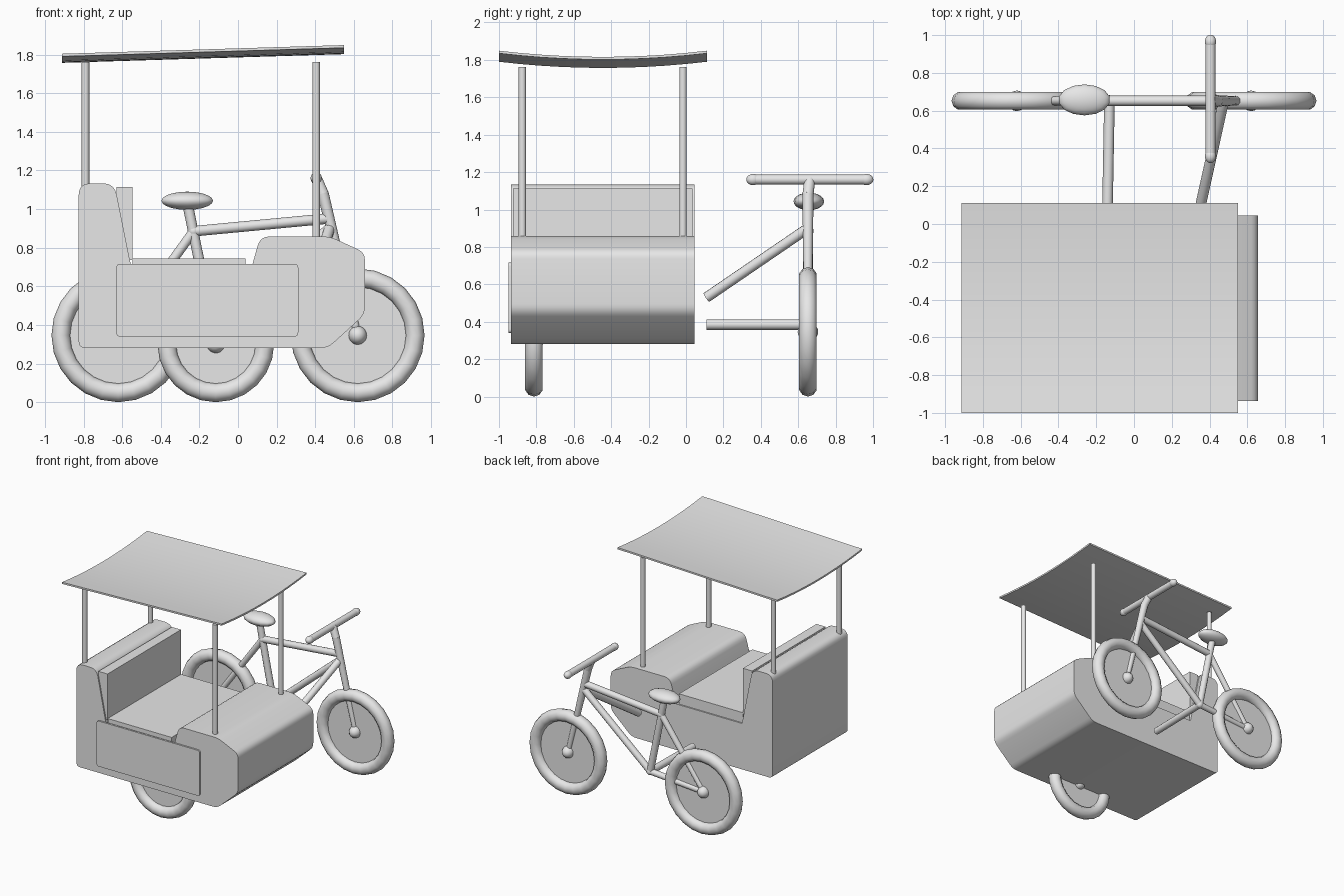
import bpy, bmesh, math
from mathutils import Vector

cube = bpy.data.objects.get("Cube")
if cube:
    bpy.data.objects.remove(cube, do_unlink=True)

grey = bpy.data.materials.new("light grey")
grey.use_nodes = True
grey.diffuse_color = (0.8, 0.8, 0.8, 1)
grey.node_tree.nodes["Principled BSDF"].inputs["Base Color"].default_value = (0.8, 0.8, 0.8, 1)


def finish(ob, name, angle=40):
    """Name, colour and smooth an object."""
    ob.name = name
    ob.data.materials.clear()
    ob.data.materials.append(grey)
    bpy.ops.object.select_all(action='DESELECT')
    ob.select_set(True)
    bpy.context.view_layer.objects.active = ob
    bpy.ops.object.shade_smooth_by_angle(angle=math.radians(angle))
    return ob


def from_bmesh(bm, name, angle=40):
    bmesh.ops.recalc_face_normals(bm, faces=bm.faces)
    mesh = bpy.data.meshes.new(name)
    bm.to_mesh(mesh)
    bm.free()
    ob = bpy.data.objects.new(name, mesh)
    bpy.context.collection.objects.link(ob)
    return finish(ob, name, angle)


def tube(name, a, b, r1=0.027, r2=None, sides=12):
    a, b = Vector(a), Vector(b)
    bpy.ops.mesh.primitive_cone_add(vertices=sides, radius1=r1, radius2=r2 or r1,
                                    depth=(b - a).length, location=(a + b) / 2)
    ob = bpy.context.object
    ob.rotation_euler = (b - a).to_track_quat('Z', 'Y').to_euler()
    return finish(ob, name, 50)


def ball(name, loc, scale):
    bpy.ops.mesh.primitive_uv_sphere_add(segments=14, ring_count=10, radius=1, location=loc)
    ob = bpy.context.object
    ob.scale = scale
    return finish(ob, name, 60)


def prism(name, profile, y0, y1):
    """Extrude an x-z profile along y."""
    bm = bmesh.new()
    face = bm.faces.new([bm.verts.new((x, y0, z)) for x, z in profile])
    out = bmesh.ops.extrude_face_region(bm, geom=[face])
    bmesh.ops.translate(bm, vec=(0, y1 - y0, 0),
                        verts=[v for v in out["geom"] if isinstance(v, bmesh.types.BMVert)])
    return from_bmesh(bm, name)


def rounded(points):
    """Round profile corners given as (x, z, radius)."""
    result = []
    for i, (x, z, r) in enumerate(points):
        p = Vector((x, z))
        if not r:
            result.append(p)
            continue
        before = Vector(points[i - 1][:2])
        after = Vector(points[(i + 1) % len(points)][:2])
        a = p + (before - p).normalized() * r
        b = p + (after - p).normalized() * r
        for k in range(5):
            t = k / 4
            result.append(a * (1 - t) ** 2 + p * 2 * t * (1 - t) + b * t * t)
    return result


def wheel(name, x, y, major, minor=0.049):
    z = major + minor
    bpy.ops.mesh.primitive_torus_add(major_segments=24, minor_segments=10, major_radius=major,
                                     minor_radius=minor, location=(x, y, z),
                                     rotation=(math.pi / 2, 0, 0))
    finish(bpy.context.object, name + "_tyre", 50)
    tube(name + "_disc", (x, y - 0.005, z), (x, y + 0.005, z), major, sides=24)
    ball(name + "_hub", (x, y, z), (0.048, 0.055, 0.048))


# Wheels
BIKE_Y = 0.652
wheel("rear_wheel", -0.62, BIKE_Y, 0.297)
wheel("front_wheel", 0.62, BIKE_Y, 0.297)
wheel("sidecar_wheel", -0.115, -0.813, 0.253)

# Bicycle frame
rear_hub, front_hub = (-0.62, BIKE_Y, 0.346), (0.62, BIKE_Y, 0.346)
bracket = (-0.13, BIKE_Y, 0.385)
seat_node = (-0.23, BIKE_Y, 0.885)
head = (0.475, BIKE_Y, 0.9)
head_top = (0.44, BIKE_Y, 1.08)
bar_centre = (0.405, BIKE_Y + 0.01, 1.16)
tube("top_tube", seat_node, (0.46, BIKE_Y, 0.95))
tube("down_tube", bracket, head)
tube("seat_tube", bracket, (-0.262, BIKE_Y, 1.03))
tube("seat_stay", rear_hub, seat_node, 0.022, 0.025)
tube("chain_stay", rear_hub, bracket, 0.022, 0.025)
tube("fork", front_hub, head_top, 0.02, 0.03)
tube("handlebar_stem", head_top, bar_centre, 0.03)
for name, node in (("bracket_joint", bracket), ("seat_joint", seat_node),
                   ("stem_joint", head_top)):
    ball(name, node, (0.03, 0.03, 0.03))
ball("saddle", (-0.263, 0.657, 1.043), (0.137, 0.082, 0.047))

# Handlebar with rounded grips
tube("handlebar", (0.405, 0.36, 1.16), (0.405, 0.965, 1.16), 0.027)
for side, s in (("right", -1), ("left", 1)):
    y = 0.662 + s * 0.303
    ball(side + "_grip_end", (0.405, y, 1.16), (0.03, 0.037, 0.03))

# Links between bicycle and sidecar
tube("lower_link", bracket, (-0.14, 0.11, 0.385), 0.028)
tube("upper_link", head, (0.355, 0.11, 0.53), 0.028)

# Sidecar body
body = [(-0.825, 0.28, 0.035), (0.465, 0.28, 0.04), (0.657, 0.455, 0.04), (0.657, 0.775, 0.04),
        (0.475, 0.858, 0.04), (0.115, 0.858, 0.05), (0.06, 0.66, 0), (-0.545, 0.66, 0),
        (-0.64, 1.133, 0.06), (-0.825, 1.133, 0.06)]
prism("sidecar_body", rounded(body), -0.936, 0.046)

# Seat cushions
prism("seat_cushion", [(-0.545, 0.655), (0.04, 0.655), (0.04, 0.745), (-0.545, 0.745)],
      -0.925, 0.035)
prism("back_cushion", [(-0.63, 0.735), (-0.547, 0.735), (-0.547, 1.113), (-0.63, 1.113)],
      -0.925, 0.035)

# Door panel on the outer side
door = [(-0.63, 0.34, 0.02), (0.312, 0.34, 0.02), (0.312, 0.716, 0.02), (-0.63, 0.716, 0.02)]
prism("door_panel", rounded(door), -0.95, -0.935)

# Canopy posts
for end, x, base in (("rear", -0.79, 1.05), ("front", 0.405, 0.8)):
    for side, y in (("right", -0.875), ("left", -0.016)):
        tube(f"{end}_{side}_post", (x, y, base), (x, y, 1.762), 0.02)

# Sagging, tilted canopy
bm = bmesh.new()
x0, x1, y0, y1, steps = -0.912, 0.55, -1.0, 0.112, 10
rows = []
for i in range(steps + 1):
    t = i / steps
    z = 1.757 + 0.033 * (2 * t - 1) ** 2
    y = y0 + (y1 - y0) * t
    rows.append([bm.verts.new((x0, y, z)), bm.verts.new((x1, y, z + 0.045))])
for a, b in zip(rows, rows[1:]):
    bm.faces.new((a[0], a[1], b[1], b[0]))
out = bmesh.ops.extrude_face_region(bm, geom=bm.faces[:])
bmesh.ops.translate(bm, vec=(0, 0, 0.014),
                    verts=[v for v in out["geom"] if isinstance(v, bmesh.types.BMVert)])
from_bmesh(bm, "canopy")
